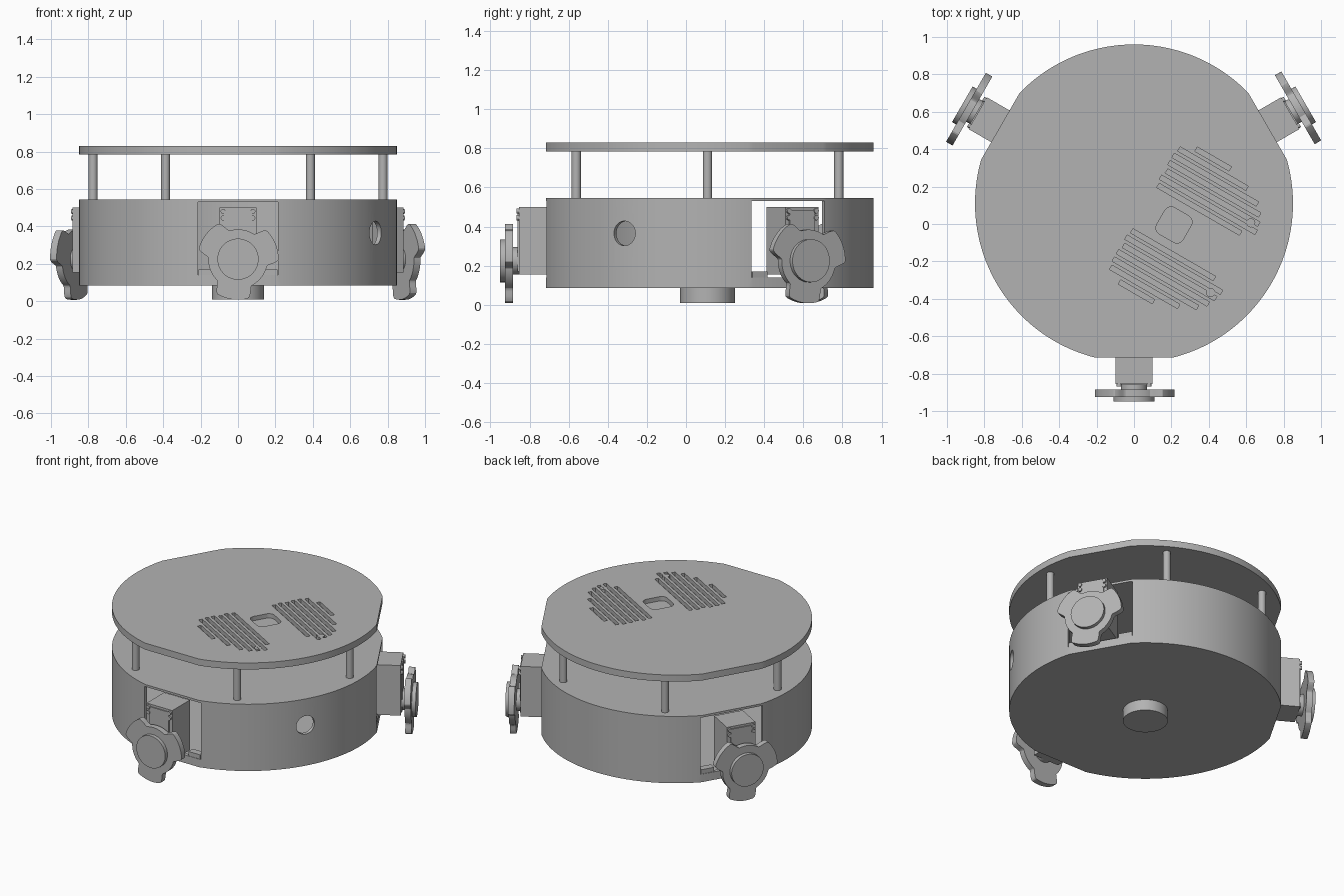
import bpy, bmesh
from math import radians, degrees, cos, sin, acos, pi
from mathutils import Matrix, Vector

old = bpy.data.objects.get("Cube")
if old:
    bpy.data.objects.remove(old)

grey = bpy.data.materials.new("plain_grey")
grey.use_nodes = True
grey.diffuse_color = (0.45, 0.45, 0.45, 1)
grey.node_tree.nodes["Principled BSDF"].inputs["Base Color"].default_value = (0.45, 0.45, 0.45, 1)

CENTRE = Vector((0, 0.11, 0))
SIDES = (-90, 30, 150)          # directions of the three drive units
R, FLAT = 0.85, 0.825


def finish(name, bm, matrix=Matrix()):
    bmesh.ops.recalc_face_normals(bm, faces=bm.faces)
    mesh = bpy.data.meshes.new(name)
    bm.to_mesh(mesh)
    bm.free()
    mesh.transform(matrix)
    mesh.materials.append(grey)
    ob = bpy.data.objects.new(name, mesh)
    bpy.context.collection.objects.link(ob)
    return ob


def prism(name, outline, z0, z1, matrix=Matrix()):
    bm = bmesh.new()
    face = bm.faces.new([bm.verts.new((x, y, z0)) for x, y in outline])
    top = bmesh.ops.extrude_face_region(bm, geom=[face])["geom"]
    bmesh.ops.translate(bm, vec=(0, 0, z1 - z0), verts=[v for v in top if isinstance(v, bmesh.types.BMVert)])
    return finish(name, bm, matrix)


def circle(r, n=48, x=0, y=0):
    return [(x + r * cos(2 * pi * i / n), y + r * sin(2 * pi * i / n)) for i in range(n)]


def rect(x0, x1, y0, y1):
    return [(x0, y0), (x1, y0), (x1, y1), (x0, y1)]


def cut(target, cutters):
    for c in cutters:
        mod = target.modifiers.new("cut", "BOOLEAN")
        mod.operation, mod.solver, mod.object = "DIFFERENCE", "EXACT", c
    deps = bpy.context.evaluated_depsgraph_get()
    mesh = bpy.data.meshes.new_from_object(target.evaluated_get(deps))
    target.modifiers.clear()
    target.data = mesh
    for c in cutters:
        bpy.data.objects.remove(c)


def hull(inset=0):
    # circle with three flats
    half = degrees(acos(FLAT / R))
    angles = []
    for s in SIDES:
        n = 48
        span = 120 - 2 * half
        angles += [s + half + span * i / n for i in range(n + 1)]
    return [((R - inset) * cos(radians(a)), (R - inset) * sin(radians(a))) for a in angles]


def outward(angle, z):
    # local z points outward, local y up, origin on the centre axis
    out = Vector((cos(radians(angle)), sin(radians(angle)), 0))
    side = Vector((-out.y, out.x, 0))
    m = Matrix((side, (0, 0, 1), out)).transposed().to_4x4()
    m.translation = CENTRE + Vector((0, 0, z))
    return m


at_centre = Matrix.Translation(CENTRE)

# Hollow drum with openings for the drives and one round port
drum = prism("drum_body", hull(), 0.085, 0.545, at_centre)
cutters = [prism("inside", hull(0.025), 0.11, 0.532, at_centre)]
for s in SIDES:
    cutters.append(prism("slot", rect(-0.215, 0.215, 0.14, 0.53), 0.7, 1, outward(s, 0)))
cutters.append(prism("port", circle(0.063), 0.7, 1, outward(-30, 0.365)))
cut(drum, cutters)

prism("bottom_knob", circle(0.14, 64), 0.01, 0.09, at_centre)

# Posts between drum and deck
for i in range(6):
    a = radians(60 * i)
    prism("deck_post", circle(0.024, 24, 0.775 * cos(a), 0.775 * sin(a)), 0.54, 0.79, at_centre)

# Deck with a sloping recess, vent grooves and a square pocket
deck = prism("top_deck", hull(), 0.785, 0.83, at_centre)
frame = Matrix.Translation((-0.02, 0.13, 0)) @ Matrix.Rotation(radians(-30), 4, "Z")
lean = Matrix(((0, 0, 1, 0), (1, 0, 0, 0), (0, 1, 0, 0), (0, 0, 0, 1)))
wedge = prism("recess", [(0, 0.812), (0.525, 0.829), (0.525, 0.85), (0, 0.85)], -0.44, 0.44,
              frame @ Matrix(((1, 0, 0, 0), (0, 0, 1, 0), (0, 1, 0, 0), (0, 0, 0, 1))))
cutters = [wedge]
grooves = [(0.41, 0.17, 0.38), (0.365, 0.09, 0.51), (0.32, 0.08, 0.6), (0.275, 0.08, 0.64),
           (0.23, 0.09, 0.66), (0.185, 0.08, 0.67), (0.14, 0.09, 0.6)]
for v, u0, u1 in grooves:
    for m in (1, -1):
        cutters.append(prism("groove", rect(u0, u1, m * v - 0.013, m * v + 0.013), 0.803, 0.86, frame))
pocket = []
for i in range(4):
    for j in range(7):
        a = radians(90 * i + 15 * j)
        c = radians(90 * i + 45)
        pocket.append((0.27 + 0.064 * cos(c) + 0.04 * cos(a), 0.064 * sin(c) + 0.04 * sin(a)))
cx = 0.27
pocket = [(cx + (x - cx) * 0.95, y * 0.95) for x, y in pocket]
cutters.append(prism("pocket", pocket, 0.8, 0.86, frame))
cut(deck, cutters)
for u, v in ((0.068, 0.235), (0.62, 0.215)):
    for m in (1, -1):
        prism("deck_screw", circle(0.024, 24, u, m * v), 0.8, 0.829, frame)


def wheel_outline():
    # three broad lobes with scooped gaps
    pts = []
    for i in range(180):
        a = 2 * i
        off = abs((a - 22 + 60) % 120 - 60)
        t = min(max((off - 22) / 14, 0), 1)
        r = 0.217 - 0.058 * t * t * (3 - 2 * t)
        pts.append((r * cos(radians(a)), r * sin(radians(a))))
    return pts


# Drive units: motor, mounting strips, hub and lobed wheel
for s in SIDES:
    base, axle = outward(s, 0), outward(s, 0.225)
    prism("motor_box", rect(-0.098, 0.098, 0.155, 0.5), 0.775, 0.965, base)
    prism("motor_face", rect(-0.075, 0.075, 0.17, 0.485), 0.96, 0.972, base)
    for m in (1, -1):
        prism("slot_foot", rect(m * 0.165 - 0.045, m * 0.165 + 0.045, 0.135, 0.17), 0.775, 0.822, base)
        for z in (0.445, 0.48):
            prism("motor_screw", circle(0.013, 16, m * 0.08, z), 0.96, 0.978, base)
    prism("axle_hub", circle(0.07), 0.96, 1.0, axle)
    prism("wheel_plate", wheel_outline(), 0.995, 1.035, axle)
    prism("wheel_cap", circle(0.11, 64), 1.03, 1.06, axle)

# Smooth the round walls, keep the edges crisp
for ob in bpy.context.collection.objects:
    if ob.type == "MESH":
        ob.data.shade_smooth()
        ob.data.set_sharp_from_angle(angle=radians(25))
